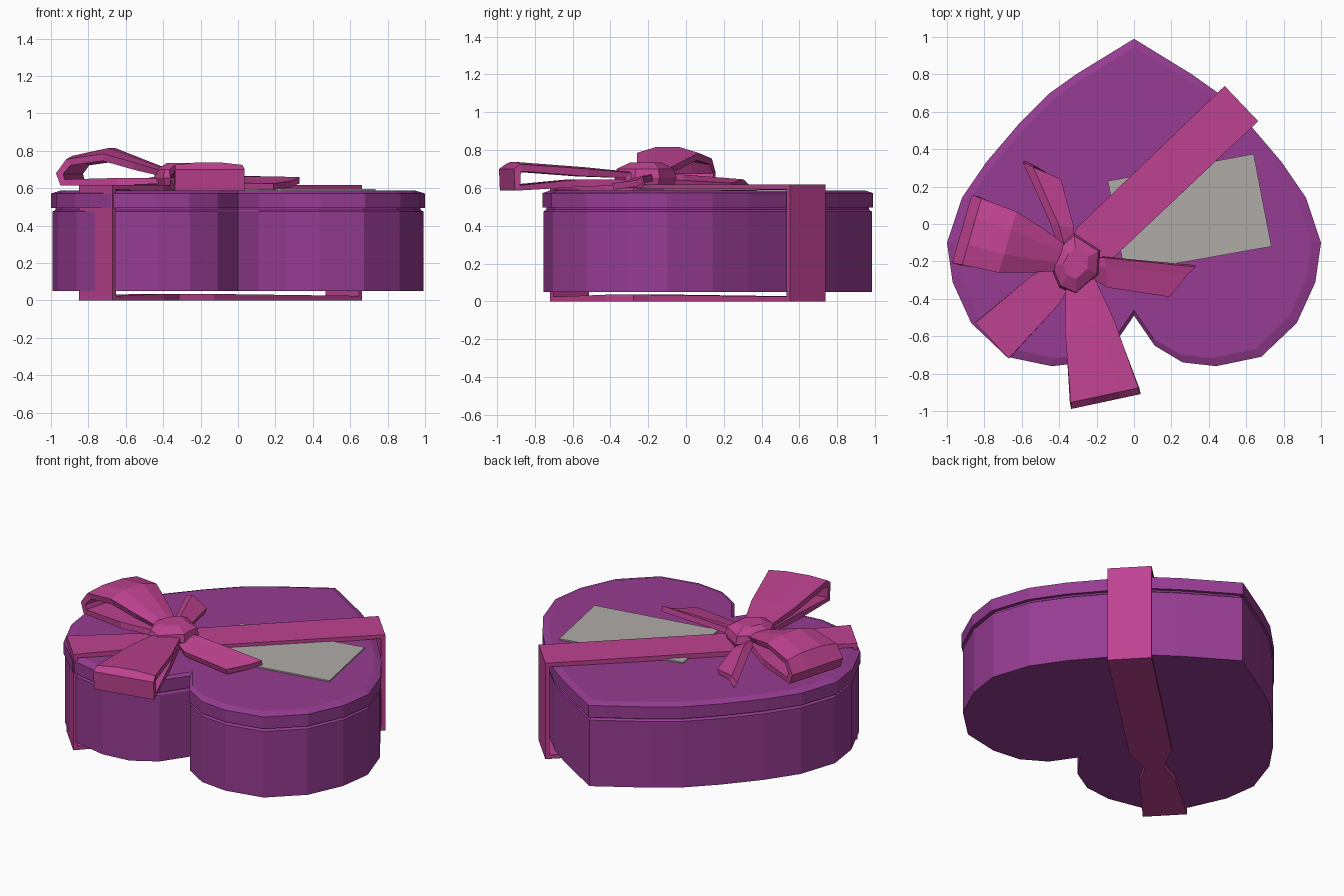
import bpy, bmesh, math
from mathutils import Vector

if "Cube" in bpy.data.objects:
    bpy.data.objects.remove(bpy.data.objects["Cube"])


def material(name, rgb):
    m = bpy.data.materials.new(name)
    m.diffuse_color = (*rgb, 1)
    m.use_nodes = True
    m.node_tree.nodes["Principled BSDF"].inputs["Base Color"].default_value = m.diffuse_color
    return m


PURPLE = material("purple_card", (0.305, 0.045, 0.287))
PINK = material("pink_ribbon", (0.515, 0.054, 0.279))
GREY = material("grey_paper", (0.43, 0.41, 0.39))


def make(name, verts, faces, mat):
    me = bpy.data.meshes.new(name)
    me.from_pydata([tuple(v) for v in verts], [], faces)
    bm = bmesh.new()
    bm.from_mesh(me)
    bmesh.ops.remove_doubles(bm, verts=bm.verts, dist=1e-5)
    bmesh.ops.recalc_face_normals(bm, faces=bm.faces)
    bm.to_mesh(me)
    bm.free()
    me.materials.append(mat)
    ob = bpy.data.objects.new(name, me)
    bpy.context.collection.objects.link(ob)
    return ob


def stack(name, outline, centre, levels, mat):
    """Solid from one outline, scaled about a centre at each (z, scale) level."""
    n = len(outline)
    cx, cy = centre
    verts = [(cx + (x - cx) * s, cy + (y - cy) * s, z)
             for z, s in levels for x, y in outline]
    faces = [tuple(reversed(range(n))),
             tuple(range(len(verts) - n, len(verts)))]
    for k in range(len(levels) - 1):
        for i in range(n):
            j = (i + 1) % n
            faces.append((k * n + i, k * n + j, k * n + n + j, k * n + n + i))
    return make(name, verts, faces, mat)


def ribbon(name, rows, thickness, closed=False):
    """Thick strip through rows of points running across the ribbon."""
    n = len(rows[0])
    verts = [p for row in rows for p in row]
    faces = []
    for k in range(len(rows) if closed else len(rows) - 1):
        a, b = k * n, ((k + 1) % len(rows)) * n
        for i in range(n - 1):
            faces.append((a + i, a + i + 1, b + i + 1, b + i))
    ob = make(name, verts, faces, PINK)
    mod = ob.modifiers.new("thickness", 'SOLIDIFY')
    mod.thickness = thickness
    mod.offset = -1
    return ob


# Heart-shaped box and lid
half = [(0.31, 0.80), (0.45, 0.70), (0.62, 0.53), (0.79, 0.33), (0.92, 0.14),
        (1.0, -0.10), (0.97, -0.31), (0.87, -0.53), (0.68, -0.71),
        (0.44, -0.76), (0.26, -0.74), (0.11, -0.65)]
heart = [(0, 0.99)] + half + [(0, -0.49)] + [(-x, y) for x, y in reversed(half)]
stack("heart_box", heart, (0, 0.1),
      [(0.05, 0.992), (0.475, 0.992), (0.485, 0.975), (0.52, 0.975)], PURPLE)
stack("heart_lid", heart, (0, 0.1),
      [(0.495, 1.0), (0.572, 1.0), (0.587, 0.95)], PURPLE)

# Paper card lying on the lid
stack("paper_card", [(-0.14, 0.23), (-0.05, -0.26), (0.735, -0.12), (0.64, 0.375)],
      (0.3, 0.05), [(0.588, 1), (0.596, 1)], GREY)

# Ribbon band around the box, pinched under the bow
mid = Vector((-0.0925, 0.01, 0))
along = Vector((0.725, 0.689, 0)).normalized()
across = Vector((-along.y, along.x, 0))
pinch = [(-0.92, 0.13), (-0.52, 0.105), (-0.36, 0.055), (-0.17, 0.125), (0.92, 0.13)]
band = []
for z, stations in ((0.617, pinch), (0.0, reversed(pinch))):
    for s, w in stations:
        p = mid + along * s + Vector((0, 0, z))
        band.append([p - across * w, p + across * w])
ribbon("ribbon_band", band, 0.035, closed=True)


# Bow loops: (distance, height, half width, crown) along the strip
def bow_loop(name, origin, angle, profile):
    out = Vector((math.cos(angle), math.sin(angle), 0))
    side = Vector((-out.y, out.x, 0))
    base = Vector((*origin, 0))
    rows = []
    for r, z, w, crown in profile:
        c = base + out * r
        rows.append([c + side * (w * t) + Vector((0, 0, z + crown * (1 - abs(t))))
                     for t in (-1, -0.4, 0.4, 1)])
    ribbon(name, rows, 0.04, closed=True)


bow_loop("bow_loop_left", (-0.32, -0.20), math.radians(163.8),
         [(0.06, 0.69, 0.07, 0.02), (0.20, 0.735, 0.12, 0.03),
          (0.37, 0.785, 0.17, 0.05), (0.57, 0.755, 0.185, 0.03),
          (0.625, 0.68, 0.19, 0.0), (0.60, 0.615, 0.19, 0.0),
          (0.30, 0.615, 0.15, 0.0), (0.06, 0.625, 0.07, 0.0)])
bow_loop("bow_loop_front", (-0.30, -0.25), math.radians(-77.9),
         [(0.06, 0.68, 0.08, 0.01), (0.30, 0.70, 0.135, 0.015),
          (0.68, 0.725, 0.185, 0.02), (0.715, 0.70, 0.19, 0.0),
          (0.71, 0.585, 0.19, 0.0), (0.35, 0.605, 0.14, 0.0),
          (0.06, 0.615, 0.08, 0.0)])


# Ribbon tails, creased lengthwise
ribbon("bow_tail_back", [
    [(-0.32, -0.20, 0.65), (-0.35, -0.20, 0.68), (-0.38, -0.18, 0.65)],
    [(-0.32, -0.02, 0.64), (-0.40, -0.01, 0.67), (-0.45, 0.01, 0.64)],
    [(-0.39, 0.24, 0.625), (-0.54, 0.305, 0.645), (-0.595, 0.33, 0.62)]], 0.035)
ribbon("bow_tail_right", [
    [(-0.28, -0.26, 0.65), (-0.28, -0.22, 0.67), (-0.28, -0.18, 0.67)],
    [(-0.14, -0.34, 0.63), (-0.15, -0.23, 0.665), (-0.16, -0.18, 0.67)],
    [(0.19, -0.39, 0.625), (0.285, -0.27, 0.64), (0.33, -0.23, 0.66)]], 0.035)

# Faceted knot
stack("bow_knot",
      [(-0.45, -0.22), (-0.40, -0.34), (-0.31, -0.38), (-0.19, -0.27),
       (-0.18, -0.14), (-0.32, -0.05), (-0.39, -0.11)],
      (-0.31, -0.21), [(0.60, 0.85), (0.655, 1.0), (0.70, 0.92), (0.735, 0.5)], PINK)
